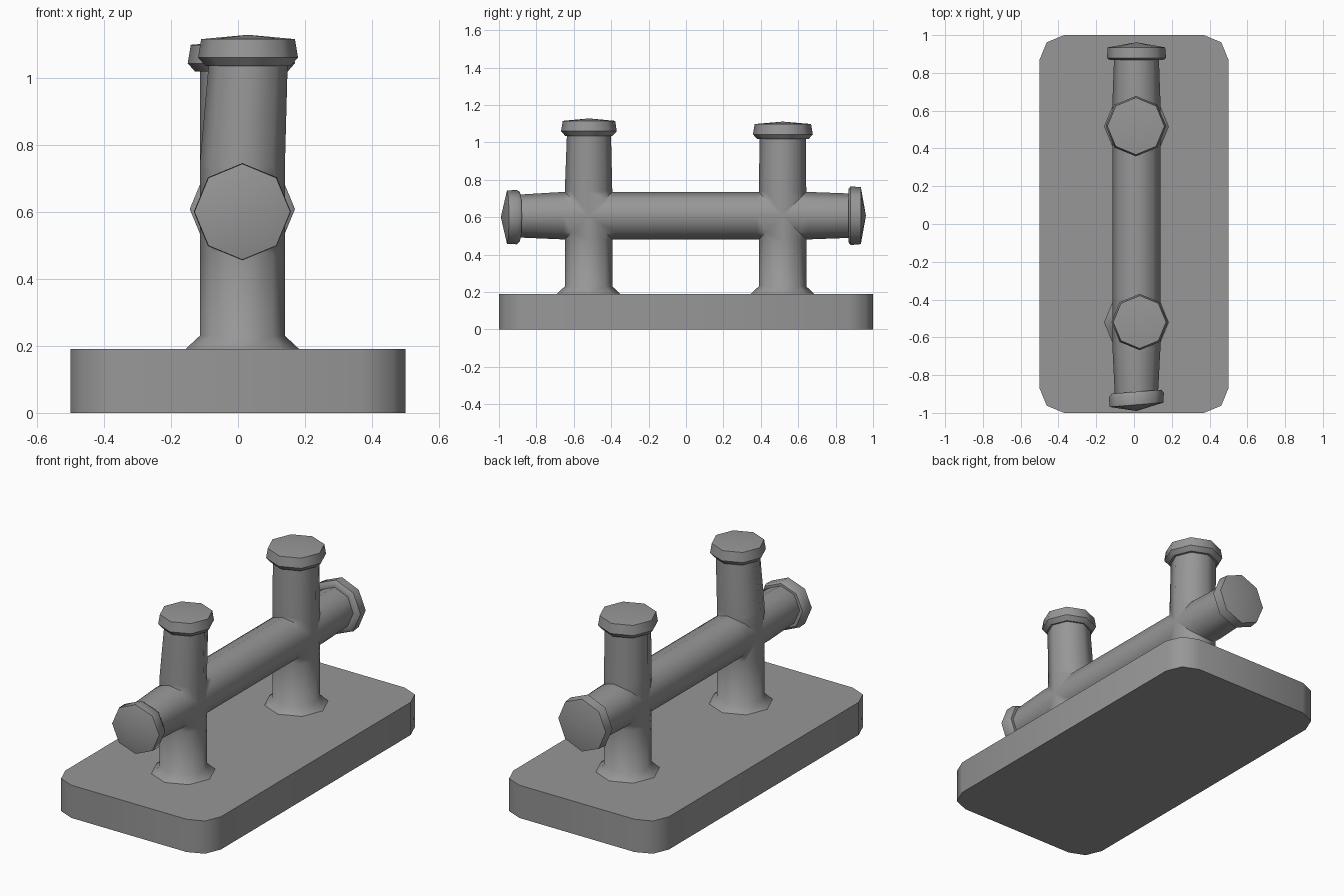
import bpy, bmesh, math
from mathutils import Vector

if "Cube" in bpy.data.objects:
    bpy.data.objects.remove(bpy.data.objects["Cube"])

SIDES = 8
X, Z = 0.013, 0.608          # shared centre line of posts and bar
R = 0.127

# Dark iron grey
iron = bpy.data.materials.new("dark_iron")
iron.diffuse_color = (0.31, 0.31, 0.31, 1)
iron.use_nodes = True
iron.node_tree.nodes["Principled BSDF"].inputs["Base Color"].default_value = iron.diffuse_color


def smooth(ob, angle=46):
    bpy.ops.object.select_all(action='DESELECT')
    ob.select_set(True)
    bpy.context.view_layer.objects.active = ob
    bpy.ops.object.shade_smooth_by_angle(angle=math.radians(angle))


def finish(name, bm):
    bmesh.ops.recalc_face_normals(bm, faces=bm.faces)
    mesh = bpy.data.meshes.new(name)
    bm.to_mesh(mesh)
    bm.free()
    mesh.materials.append(iron)
    ob = bpy.data.objects.new(name, mesh)
    bpy.context.collection.objects.link(ob)
    smooth(ob)
    return ob


def tube(name, rings, axis, u, v):
    """Octagonal tube; each ring = (point along axis, radius, centre u, centre v, tilt)."""
    axis, u, v = Vector(axis), Vector(u), Vector(v)
    bm = bmesh.new()
    loops = []
    for t, r, cu, cv, tilt in rings:
        loop = []
        for i in range(SIDES):
            a = 2 * math.pi * i / SIDES
            du, dv = r * math.cos(a), r * math.sin(a)
            loop.append(bm.verts.new(axis * (t + tilt * du) + u * (cu + du) + v * (cv + dv)))
        loops.append(loop)
    for a, b in zip(loops, loops[1:]):
        for i in range(SIDES):
            j = (i + 1) % SIDES
            bm.faces.new((a[i], a[j], b[j], b[i]))
    bm.faces.new(loops[0])
    bm.faces.new(loops[-1])
    # rings of zero radius collapse to a cap point
    bmesh.ops.remove_doubles(bm, verts=bm.verts, dist=1e-5)
    return finish(name, bm)


def post(name, y, z, cap_r, top_x, top_y, neck_r):
    rings = [(0.19, 0.170, X, y, 0), (0.23, R, X, y, 0), (0.475, R, X, y, 0),
             (0.74, R, X, y, 0),
             (z, neck_r, top_x, top_y, 0), (z, cap_r - 0.022, top_x, top_y, 0),
             (z + 0.025, cap_r, top_x, top_y, 0),
             (z + 0.08, cap_r - 0.009, top_x, top_y, 0), (z + 0.093, 0, top_x, top_y, 0)]
    return tube(name, rings, (0, 0, 1), (1, 0, 0), (0, 1, 0))


# Base plate with rounded corners
bm = bmesh.new()
bmesh.ops.create_cube(bm, size=1)
for vert in bm.verts:
    vert.co = (vert.co.x, vert.co.y * 2, (vert.co.z + 0.5) * 0.19)
upright = [e for e in bm.edges if abs(e.verts[0].co.z - e.verts[1].co.z) > 0.1]
bmesh.ops.bevel(bm, geom=upright, offset=0.13, segments=2, profile=0.5, affect='EDGES')
finish("base_plate", bm)

# Two capped posts
posts = [post("front_post", -0.521, 1.035, 0.149, 0.03, -0.519, 0.118),
         post("back_post", 0.516, 1.018, 0.160, 0.010, 0.518, 0.124)]

# Crossbar with a cap on each end, the front one slightly askew
bar = tube("crossbar", [
    (-0.99, 0, X, 0.60, 0.08), (-0.957, 0.143, X, 0.60, 0.08),
    (-0.905, 0.145, X, 0.60, 0.08), (-0.888, 0.132, X, 0.603, 0.08),
    (-0.888, 0.115, X, 0.606, 0.08), (-0.655, R, X, Z, 0),
    (-0.385, R, X, Z, 0), (0.38, R, X, Z, 0),
    (0.65, R, X, Z, 0), (0.868, 0.119, X, Z, 0), (0.868, 0.142, X, Z, 0),
    (0.88, 0.157, X, Z, 0), (0.935, 0.152, X, Z, 0), (0.962, 0, X, Z, 0)],
    (0, 1, 0), (1, 0, 0), (0, 0, 1))

# Merge posts and bar into a single mitred casting
for p in posts:
    mod = bar.modifiers.new("join", 'BOOLEAN')
    mod.operation = 'UNION'
    mod.solver = 'EXACT'
    mod.object = p
bpy.context.view_layer.objects.active = bar
for mod in list(bar.modifiers):
    bpy.ops.object.modifier_apply(modifier=mod.name)
for p in posts:
    bpy.data.objects.remove(p)
bar.name = "double_bollard"
smooth(bar)
